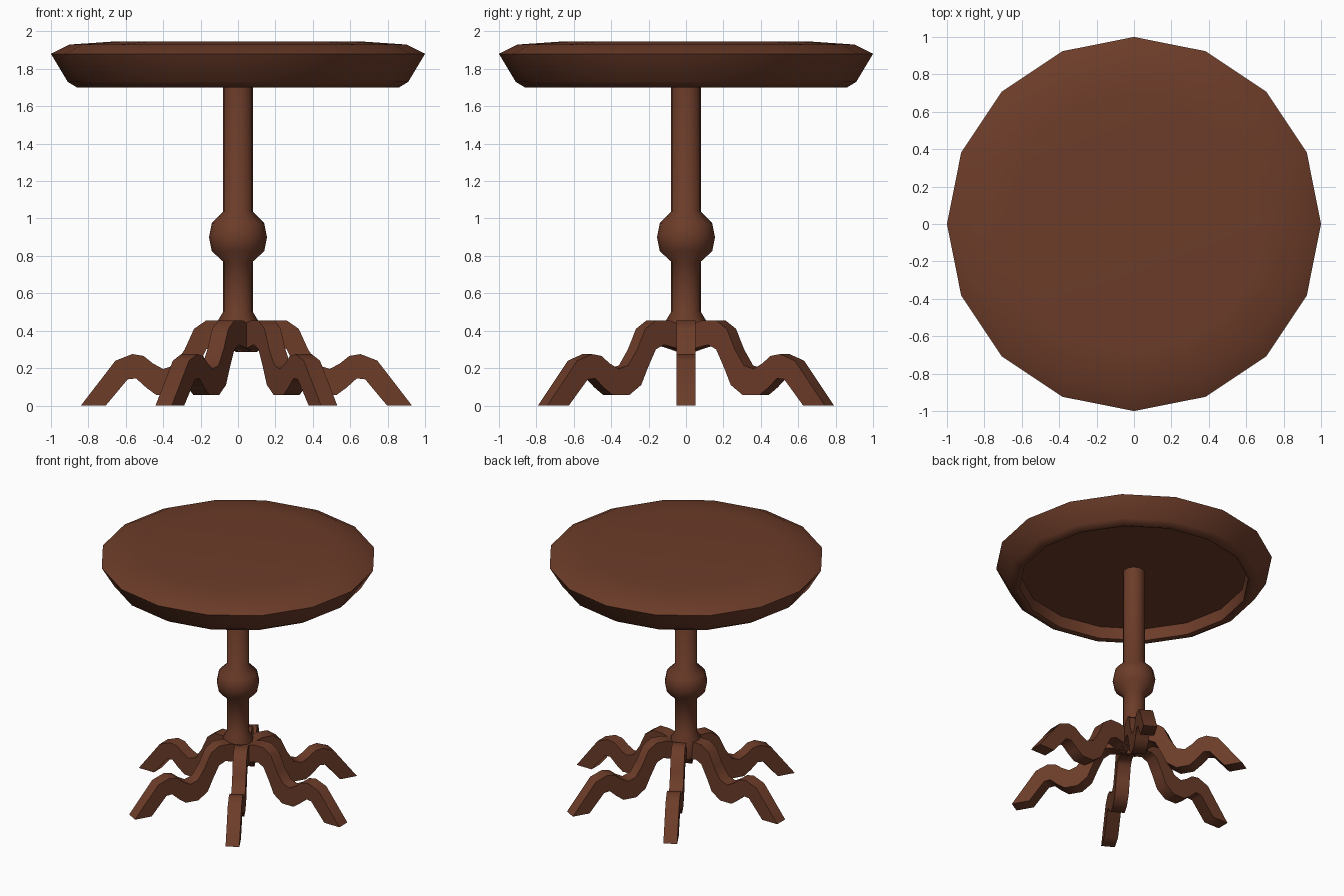
import bpy, bmesh, math
from mathutils import Matrix

if "Cube" in bpy.data.objects:
    bpy.data.objects.remove(bpy.data.objects["Cube"])

wood = bpy.data.materials.new("dark brown wood")
wood.diffuse_color = (0.150, 0.045, 0.022, 1)
wood.use_nodes = True
wood.node_tree.nodes["Principled BSDF"].inputs["Base Color"].default_value = wood.diffuse_color


def finish(bm, name, angle):
    bmesh.ops.recalc_face_normals(bm, faces=bm.faces)
    me = bpy.data.meshes.new(name)
    bm.to_mesh(me)
    bm.free()
    me.materials.append(wood)
    ob = bpy.data.objects.new(name, me)
    bpy.context.collection.objects.link(ob)
    bpy.ops.object.select_all(action='DESELECT')
    ob.select_set(True)
    bpy.context.view_layer.objects.active = ob
    bpy.ops.object.shade_smooth_by_angle(angle=math.radians(angle))
    return ob


def lathe(name, profile, sides, angle=50):
    """Turn a closed (radius, z) profile around the z axis and cap both ends."""
    bm = bmesh.new()
    rings = []
    for r, z in profile:
        rings.append([bm.verts.new((r * math.cos(2 * math.pi * i / sides),
                                    r * math.sin(2 * math.pi * i / sides), z))
                      for i in range(sides)])
    for a, b in zip(rings, rings[1:]):
        for i in range(sides):
            j = (i + 1) % sides
            bm.faces.new((a[i], a[j], b[j], b[i]))
    bm.faces.new(rings[0])
    bm.faces.new(rings[-1])
    return finish(bm, name, angle)


# Table top with rounded rim and recessed underside
lathe("table_top", [(0.82, 1.80), (0.83, 1.71), (0.86, 1.70), (0.91, 1.73),
                    (1.0, 1.88), (0.90, 1.93), (0.68, 1.945)], 16, 60)

# Turned column with a ball and a flared foot
lathe("column", [(0.10, 0.32), (0.11, 0.45), (0.08, 0.50), (0.08, 0.77),
                 (0.14, 0.825), (0.155, 0.90), (0.14, 0.975),
                 (0.08, 1.035), (0.08, 1.81)], 16)

# Six wavy legs: matching upper and lower edges of the side profile
upper = [(0.02, 0.42), (0.13, 0.455), (0.215, 0.455), (0.28, 0.41), (0.33, 0.30),
         (0.385, 0.215), (0.445, 0.195), (0.50, 0.225), (0.55, 0.265),
         (0.61, 0.275), (0.70, 0.24), (0.885, 0.0)]
lower = [(0.02, 0.285), (0.10, 0.31), (0.165, 0.325), (0.215, 0.30), (0.265, 0.20),
         (0.305, 0.11), (0.38, 0.055), (0.48, 0.055), (0.535, 0.095),
         (0.59, 0.145), (0.635, 0.14), (0.752, 0.0)]
W = 0.05


def leg(name, turn):
    bm = bmesh.new()
    secs = []
    for (ru, zu), (rl, zl) in zip(upper, lower):
        secs.append([bm.verts.new(p) for p in
                     ((ru, -W, zu), (ru, W, zu), (rl, W, zl), (rl, -W, zl))])
    for a, b in zip(secs, secs[1:]):
        for i in range(4):
            j = (i + 1) % 4
            bm.faces.new((a[i], a[j], b[j], b[i]))
    bm.faces.new(secs[0])
    bm.faces.new(secs[-1])
    bm.transform(Matrix.Translation((0.045, 0, 0)) @ Matrix.Rotation(turn, 4, 'Z'))
    finish(bm, name, 60)


for k in range(6):
    leg(f"leg_{k + 1}", math.radians(60 * k))
